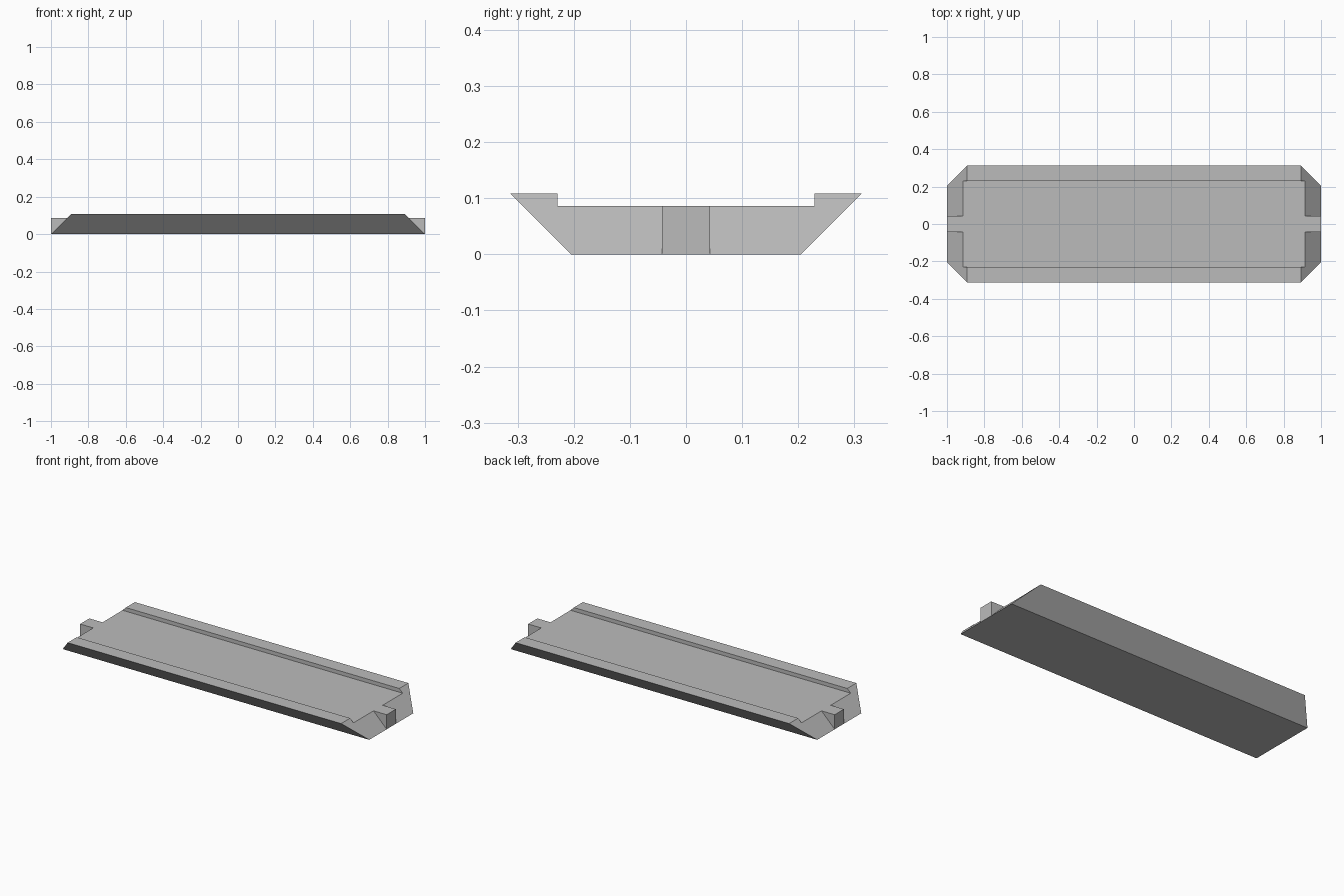
import bpy
import bmesh
import math

cube = bpy.data.objects.get("Cube")
if cube:
    bpy.data.objects.remove(cube, do_unlink=True)

DECK, RIM, TAB = 0.086, 0.108, 0.043

# Plain grey material
grey = bpy.data.materials.new("grey")
grey.use_nodes = True
colour = (0.5, 0.5, 0.5, 1)
grey.diffuse_color = colour
grey.node_tree.nodes["Principled BSDF"].inputs["Base Color"].default_value = colour

# Cross-section: flat bottom, flared sides, raised rims beside the deck
half = [(TAB, 0), (0.205, 0), (0.313, RIM), (0.229, RIM), (0.229, DECK), (TAB, DECK)]
profile = half + [(-y, z) for y, z in reversed(half)]
n = len(half)

bm = bmesh.new()


def end_ring(side):
    # Both ends lean inward at 45 degrees
    return [bm.verts.new((side * (1 - z), y, z)) for y, z in profile]


def end_cap(ring, side):
    # Sloped end on either side of an upright tab
    bm.faces.new(ring[:n])
    bm.faces.new(ring[n:])
    right, left = [bm.verts.new((side, s * TAB, DECK)) for s in (1, -1)]
    bm.faces.new((ring[0], ring[n - 1], right))
    bm.faces.new((ring[-1], ring[n], left))
    bm.faces.new((ring[0], right, left, ring[-1]))
    return right, left


front, back = end_ring(1), end_ring(-1)
tab_a, tab_b = end_cap(front, 1), end_cap(back, -1)

# Long faces of the body
for i in range(len(profile)):
    j = (i + 1) % len(profile)
    if i != n - 1:
        bm.faces.new((front[i], front[j], back[j], back[i]))

# Middle of the deck, running out over both tabs
bm.faces.new((front[n - 1], tab_a[0], tab_a[1], front[n],
              back[n], tab_b[1], tab_b[0], back[n - 1]))

bmesh.ops.recalc_face_normals(bm, faces=bm.faces)
bmesh.ops.dissolve_limit(bm, angle_limit=math.radians(1), verts=bm.verts, edges=bm.edges)

mesh = bpy.data.meshes.new("tray_body")
bm.to_mesh(mesh)
bm.free()
mesh.materials.append(grey)
body = bpy.data.objects.new("tray_body", mesh)
bpy.context.collection.objects.link(body)
